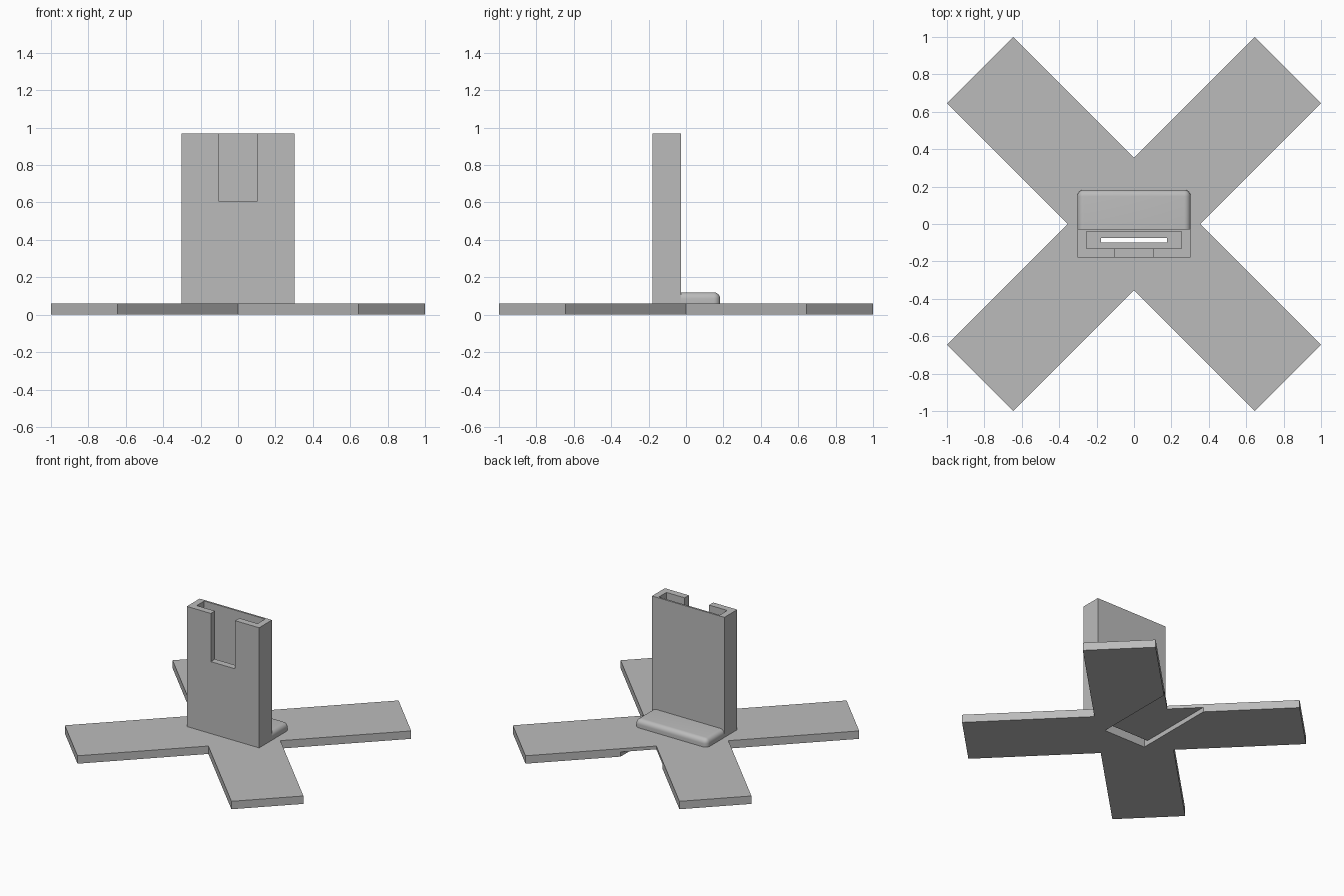
import bpy
import bmesh
from mathutils import Matrix

cube = bpy.data.objects.get("Cube")
if cube:
    bpy.data.objects.remove(cube, do_unlink=True)

GREY = (0.5, 0.5, 0.5, 1)
mat = bpy.data.materials.new("plain grey")
mat.use_nodes = True
mat.diffuse_color = GREY
mat.node_tree.nodes["Principled BSDF"].inputs["Base Color"].default_value = GREY


def finish(name, bm):
    bmesh.ops.recalc_face_normals(bm, faces=bm.faces)
    mesh = bpy.data.meshes.new(name)
    bm.to_mesh(mesh)
    bm.free()
    mesh.materials.append(mat)
    obj = bpy.data.objects.new(name, mesh)
    bpy.context.collection.objects.link(obj)
    return obj


def prism(name, points, offset):
    """Extrude a closed outline of 3D points along offset."""
    bm = bmesh.new()
    face = bm.faces.new([bm.verts.new(p) for p in points])
    ext = bmesh.ops.extrude_face_region(bm, geom=[face])["geom"]
    bmesh.ops.translate(bm, vec=offset, verts=[v for v in ext if isinstance(v, bmesh.types.BMVert)])
    return finish(name, bm)


def box(name, half_x, y, z):
    outline = [(-half_x, y[0], z[0]), (half_x, y[0], z[0]),
               (half_x, y[1], z[0]), (-half_x, y[1], z[0])]
    return prism(name, outline, (0, 0, z[1] - z[0]))


def activate(obj):
    bpy.ops.object.select_all(action="DESELECT")
    obj.select_set(True)
    bpy.context.view_layer.objects.active = obj


def cut(obj, cutter):
    mod = obj.modifiers.new("cut", "BOOLEAN")
    mod.operation = "DIFFERENCE"
    mod.solver = "EXACT"
    mod.object = cutter
    activate(obj)
    bpy.ops.object.modifier_apply(modifier=mod.name)


# Cross-shaped foot with four diagonal arms
quadrant = [(1, 0.645), (0.645, 1), (0, 0.355)]
outline = []
for turn in range(4):
    for x, y in quadrant:
        for _ in range(turn):
            x, y = -y, x
        outline.append((x, y, 0))
base = prism("cross_base", outline, (0, 0, 0.06))

# Upright holder
tower = box("upright_holder", 0.303, (-0.18, -0.026), (0.06, 0.97))

# Device pocket, front finger notch and the cable passage running out at the back
pocket = box("pocket_cutter", 0.255, (-0.13, -0.04), (0.13, 1.1))
notch = box("notch_cutter", 0.102, (-0.3, -0.1), (0.605, 1.1))
w = 0.176
path = [(-0.1, -0.1), (0.8, -0.1), (0.8, 0.035), (-0.06, 0.035),
        (-0.071, 0.039), (-0.075, 0.05), (-0.075, 0.3), (-0.1, 0.3)]
channel = prism("channel_cutter", [(-w, y, z) for y, z in path], (2 * w, 0, 0))

cut(tower, pocket)
cut(tower, notch)
cut(tower, channel)
cut(base, channel)
for helper in (pocket, notch, channel):
    bpy.data.objects.remove(helper, do_unlink=True)

# Rounded hump behind the holder
hump = box("rear_hump", 0.303, (-0.03, 0.183), (0.06, 0.12))
bm = bmesh.new()
bm.from_mesh(hump.data)


def rounded(edge):
    a, b = (v.co for v in edge.verts)
    mid = (a + b) / 2
    upright = abs(a.z - b.z) > 0.01
    return mid.y > 0 and (upright or mid.z > 0.1)


bmesh.ops.bevel(bm, geom=[e for e in bm.edges if rounded(e)], offset=0.035,
                offset_type="OFFSET", segments=6, profile=0.5, affect="EDGES")
bm.to_mesh(hump.data)
bm.free()
activate(hump)
bpy.ops.object.shade_smooth_by_angle()
